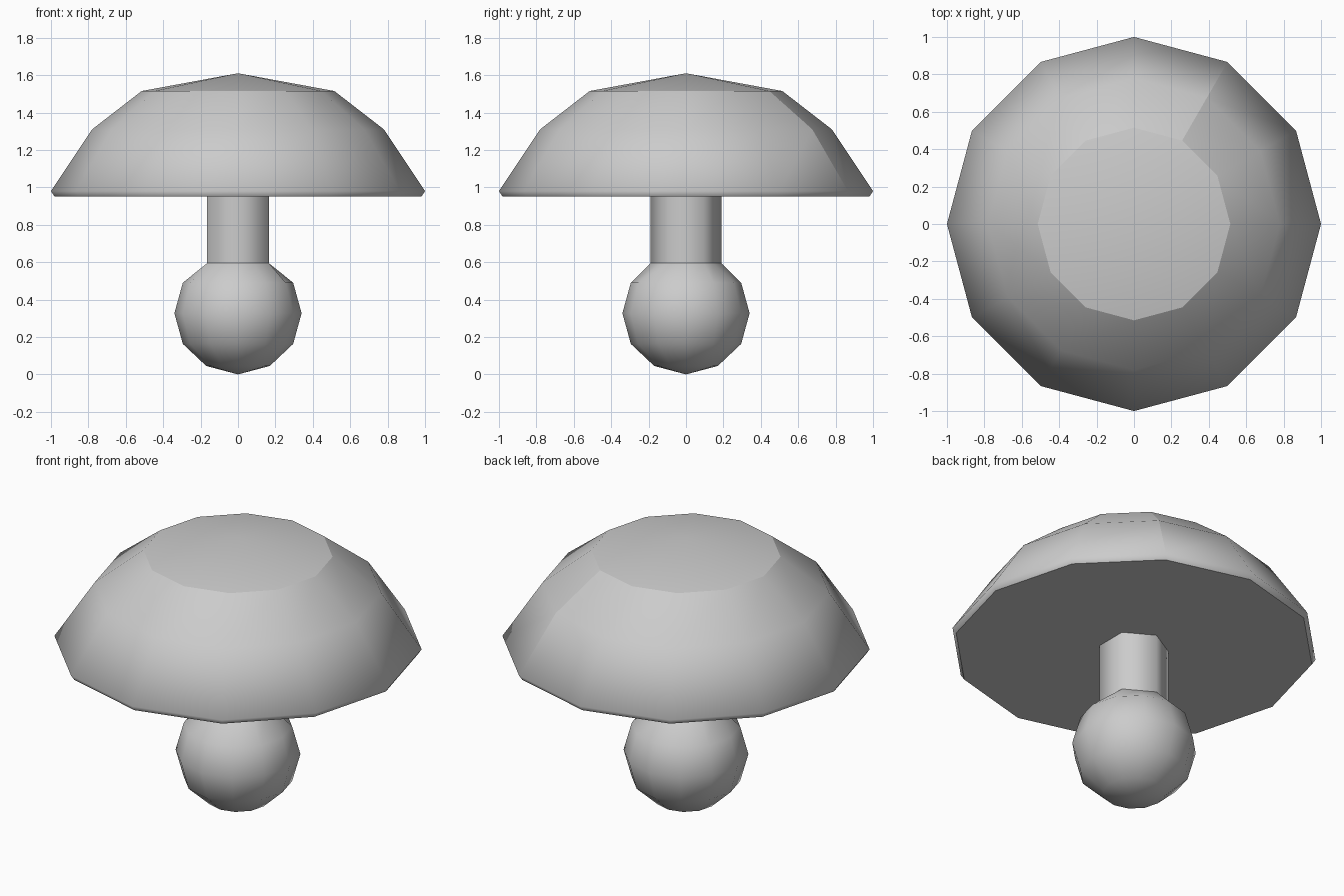
import bpy, bmesh
from math import pi, cos, sin

cube = bpy.data.objects.get("Cube")
if cube:
    bpy.data.objects.remove(cube, do_unlink=True)

grey = bpy.data.materials.new("plain_grey")
grey.use_nodes = True
colour = (0.6, 0.6, 0.6, 1)
grey.diffuse_color = colour
grey.node_tree.nodes["Principled BSDF"].inputs["Base Color"].default_value = colour


def lathe(name, profile, sides=12, start=0.0, hex_ring=None, sharp_rings=(), crease=None):
    """Spin (radius, z) points; radius 0 is a pole. hex_ring flattens that ring to a hexagon."""
    bm = bmesh.new()
    rings = []
    for i, (r, z) in enumerate(profile):
        if r == 0:
            rings.append([bm.verts.new((0, 0, z))] * sides)
            continue
        ring = []
        for k in range(sides):
            a = start + 2 * pi * k / sides
            q = r * cos(pi / 6) if i == hex_ring and k % 2 == 0 else r
            ring.append(bm.verts.new((q * cos(a), q * sin(a), z)))
        rings.append(ring)
    for lo, hi in zip(rings, rings[1:]):
        for k in range(sides):
            n = (k + 1) % sides
            loop = list(dict.fromkeys((lo[k], lo[n], hi[n], hi[k])))
            bm.faces.new(loop)
    # Close open ends
    for ring in (rings[0], rings[-1]):
        if ring[0] is not ring[1]:
            bm.faces.new(ring)
    bmesh.ops.recalc_face_normals(bm, faces=bm.faces)
    for f in bm.faces:
        f.smooth = True
    # Hard edges around chosen rings, and one hard seam down the side
    for i in sharp_rings:
        for k in range(sides):
            bm.edges.get((rings[i][k], rings[i][(k + 1) % sides])).smooth = False
    if crease:
        k, first, last = crease
        for i in range(first, last):
            bm.edges.get((rings[i][k], rings[i + 1][k])).smooth = False
    mesh = bpy.data.meshes.new(name)
    bm.to_mesh(mesh)
    bm.free()
    mesh.materials.append(grey)
    obj = bpy.data.objects.new(name, mesh)
    bpy.context.collection.objects.link(obj)
    return obj


# Domed cap with a shallow cone on top and a flat underside
lathe("cap", [(0.98, 0.95), (1, 0.98), (0.78, 1.31), (0.515, 1.515), (0, 1.61)],
      sharp_rings=(0, 3), crease=(2, 1, 3))

# Hexagonal stem
lathe("stem", [(0.19, 0.595), (0.19, 0.95)], sides=6, start=pi / 6, sharp_rings=(0, 1))

# Round knob at the foot, meeting the stem in a hexagon
lathe("foot_ball", [(0, 0), (0.17, 0.045), (0.295, 0.163), (0.34, 0.327),
                    (0.295, 0.49), (0.19, 0.595)], hex_ring=5, sharp_rings=(5,))
